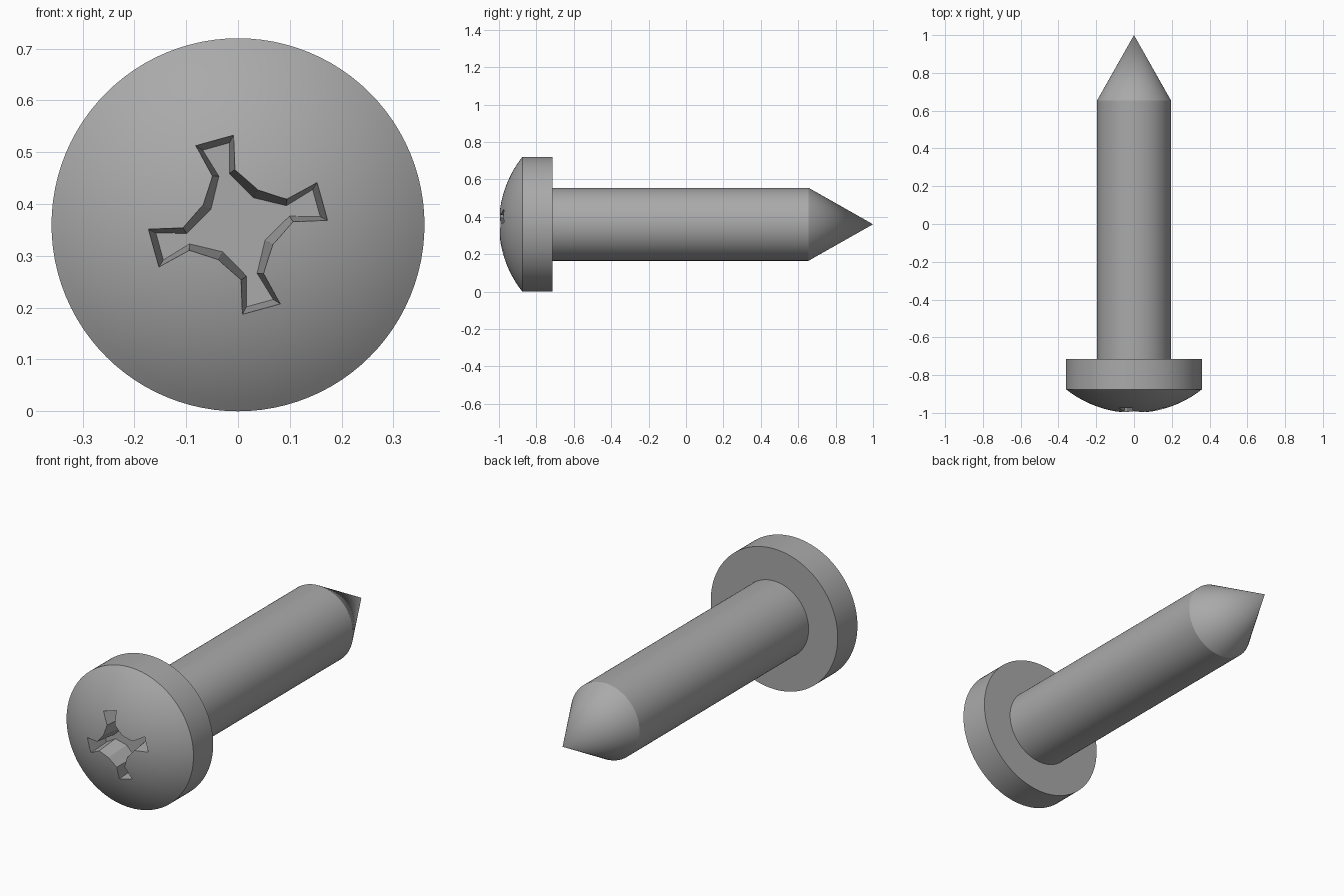
import bpy, bmesh, math
from mathutils import Matrix, Vector

cube = bpy.data.objects.get("Cube")
if cube:
    bpy.data.objects.remove(cube, do_unlink=True)

RADIUS = 0.36      # head radius, also the height of the screw axis
SHAFT = 0.195
SEGMENTS = 96

steel = bpy.data.materials.new("grey steel")
steel.use_nodes = True
colour = (0.4, 0.4, 0.4, 1)
steel.diffuse_color = colour
steel.node_tree.nodes["Principled BSDF"].inputs["Base Color"].default_value = colour


def finish(name, bm):
    bmesh.ops.recalc_face_normals(bm, faces=bm.faces)
    mesh = bpy.data.meshes.new(name)
    bm.to_mesh(mesh)
    bm.free()
    obj = bpy.data.objects.new(name, mesh)
    obj.location.z = RADIUS
    mesh.materials.append(steel)
    bpy.context.collection.objects.link(obj)
    return obj


def lathe(name, profile):
    """Revolve (radius, y) points around the y axis."""
    bm = bmesh.new()
    verts = [bm.verts.new((r, y, 0)) for r, y in profile]
    edges = [bm.edges.new(pair) for pair in zip(verts, verts[1:])]
    bmesh.ops.spin(bm, geom=verts + edges, cent=(0, 0, 0), axis=(0, 1, 0),
                   angle=math.tau, steps=SEGMENTS, use_merge=True)
    bmesh.ops.remove_doubles(bm, verts=bm.verts, dist=0.0001)
    return finish(name, bm)


def smooth(obj):
    bpy.ops.object.select_all(action='DESELECT')
    obj.select_set(True)
    bpy.context.view_layer.objects.active = obj
    bpy.ops.object.shade_smooth_by_angle(angle=math.radians(25))


def cross(tip_half, tip, root_half, root, notch):
    """Four flared arms joined by angled notches, as (x, z) vectors."""
    corner = notch * math.sqrt(0.5)
    arm = [(-root_half, root), (-tip_half, tip), (tip_half, tip),
           (root_half, root), (corner, corner)]
    return [Matrix.Rotation(math.radians(15.5 - 90 * i), 2) @ Vector(p)
            for i in range(4) for p in arm]


# Domed pan head
dome_height = 0.125
ball = (RADIUS ** 2 + dome_height ** 2) / (2 * dome_height)
sweep = math.asin(RADIUS / ball)
steps = 16
dome = [(ball * math.sin(sweep * i / steps),
         -1 + ball * (1 - math.cos(sweep * i / steps))) for i in range(steps + 1)]
head = lathe("screw_head", dome + [(RADIUS, -0.715), (0, -0.715)])

# Tapered cross-shaped drive recess
rim = cross(0.039, 0.17, 0.022, 0.104, 0.076)
floor = cross(0.027, 0.157, 0.0105, 0.1, 0.06)
bm = bmesh.new()
rings = []
for y, t in ((-0.86, 0), (-1.01, 1.2)):
    rings.append([bm.verts.new((p.x, y, p.y))
                  for p in (a.lerp(b, t) for a, b in zip(floor, rim))])
    bm.faces.new(rings[-1])
low, high = rings
for i in range(len(low)):
    bm.faces.new((low[i - 1], low[i], high[i], high[i - 1]))
cutter = finish("recess_cutter", bm)
cutter.hide_render = True

cut = head.modifiers.new("recess", 'BOOLEAN')
cut.operation = 'DIFFERENCE'
cut.solver = 'EXACT'
cut.object = cutter
bpy.context.view_layer.objects.active = head
bpy.ops.object.modifier_apply(modifier=cut.name)
bpy.data.objects.remove(cutter, do_unlink=True)
smooth(head)

# Plain shaft with conical point
shaft = lathe("shaft", [(SHAFT, -0.715), (SHAFT, 0.655), (0, 1)])
smooth(shaft)
